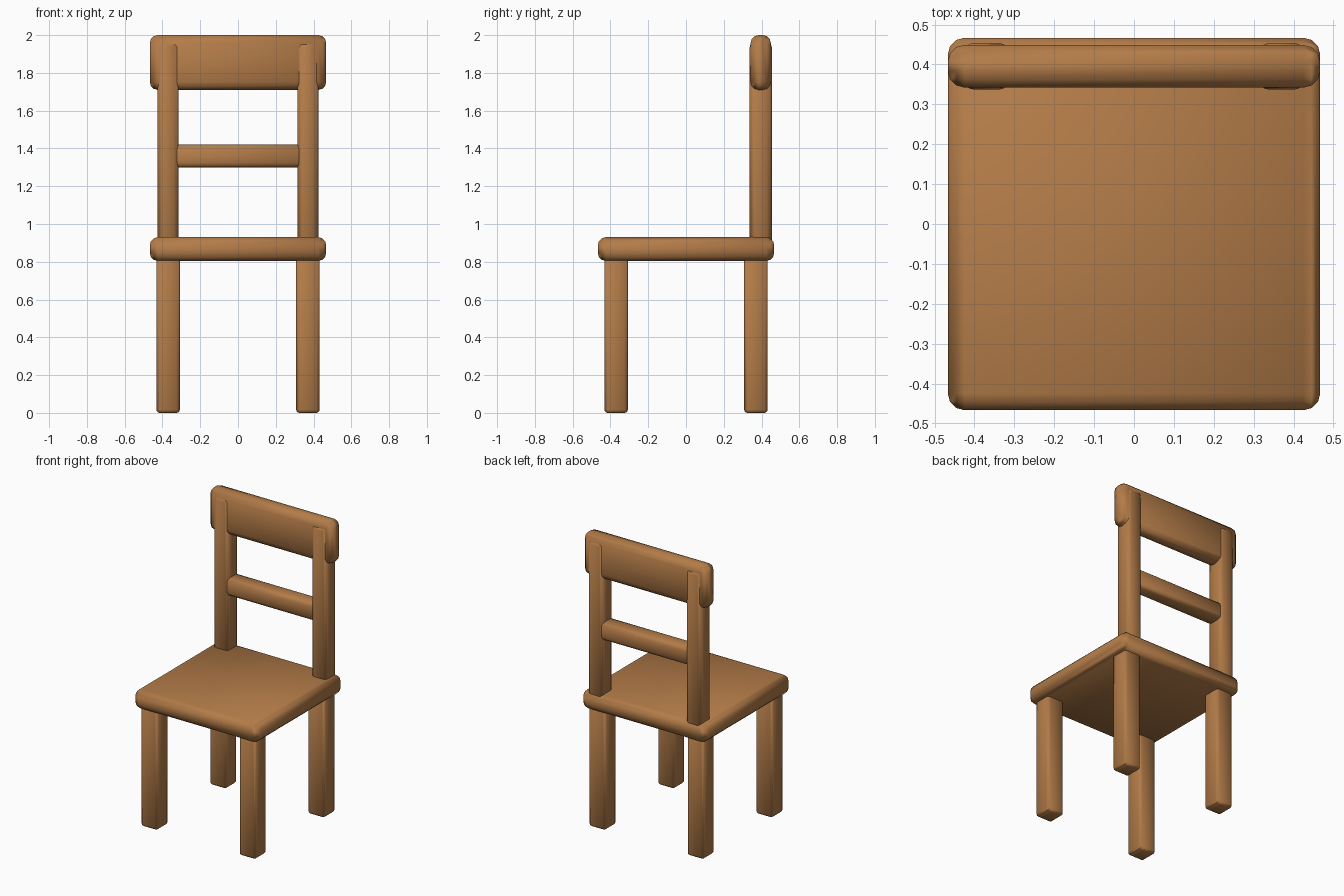
import bpy
import math

if "Cube" in bpy.data.objects:
    bpy.data.objects.remove(bpy.data.objects["Cube"], do_unlink=True)

# Single wood colour
WOOD = (0.45, 0.2, 0.065, 1.0)
wood = bpy.data.materials.new("warm_wood")
wood.use_nodes = True
wood.diffuse_color = WOOD
wood.node_tree.nodes["Principled BSDF"].inputs["Base Color"].default_value = WOOD


def rounded_box(name, low, high, radius):
    """Box between two corners with softly rounded edges."""
    center = [(a + b) / 2 for a, b in zip(low, high)]
    bpy.ops.mesh.primitive_cube_add(size=1, location=center)
    obj = bpy.context.object
    obj.name = name
    obj.scale = [b - a for a, b in zip(low, high)]
    bpy.ops.object.transform_apply(location=False, rotation=False, scale=True)
    bevel = obj.modifiers.new("rounded_edges", "BEVEL")
    bevel.width = radius
    bevel.segments = 3
    bevel.harden_normals = True
    bpy.ops.object.modifier_apply(modifier=bevel.name)
    bpy.ops.object.shade_smooth_by_angle(angle=math.radians(50))
    obj.data.materials.clear()
    obj.data.materials.append(wood)
    return obj


# Seat
rounded_box("seat", (-0.467, -0.467, 0.805), (0.467, 0.467, 0.93), 0.042)

# Legs and back posts, mirrored left and right
for side, sx in (("left", 1), ("right", -1)):
    for end, sy in (("front", -1), ("back", 1)):
        x, y = sx * 0.37, sy * 0.37
        rounded_box(f"{end}_{side}_leg", (x - 0.062, y - 0.062, 0),
                    (x + 0.062, y + 0.062, 0.83), 0.017)
    x = sx * 0.37
    rounded_box(f"{side}_back_post", (x - 0.056, 0.337, 0.87),
                (x + 0.056, 0.454, 1.96), 0.024)

# Backrest: broad top board and narrow cross rail
rounded_box("top_board", (-0.467, 0.342, 1.71), (0.467, 0.449, 2.0), 0.042)
rounded_box("cross_rail", (-0.34, 0.342, 1.3), (0.34, 0.449, 1.42), 0.024)
